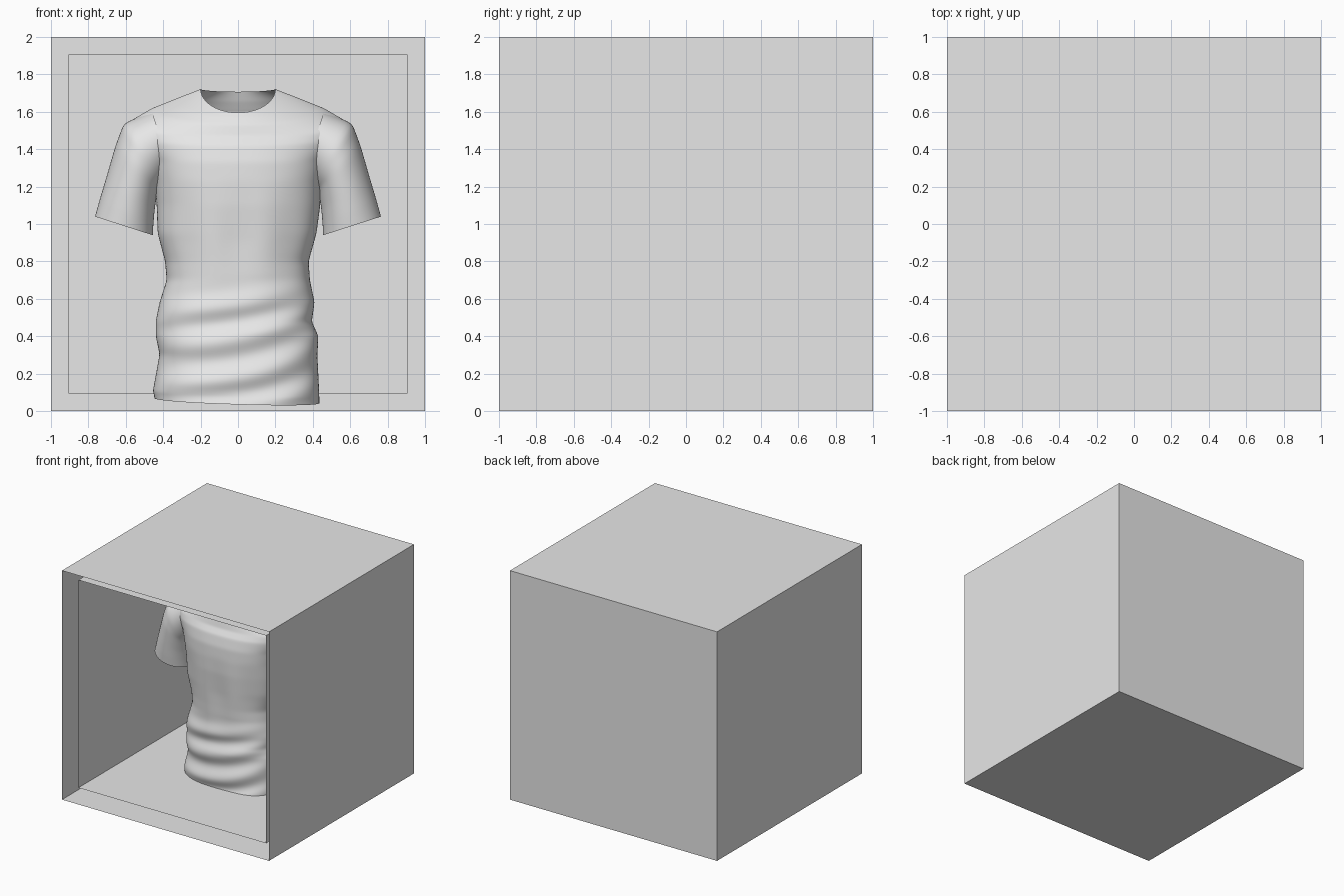
import bpy, bmesh, math
from mathutils import Vector

if "Cube" in bpy.data.objects:
    bpy.data.objects.remove(bpy.data.objects["Cube"])

grey = bpy.data.materials.new("light_grey")
grey.diffuse_color = (0.8, 0.8, 0.8, 1)
grey.use_nodes = True
grey.node_tree.nodes["Principled BSDF"].inputs["Base Color"].default_value = grey.diffuse_color


def finish(name, bm, smooth=False):
    mesh = bpy.data.meshes.new(name)
    bm.to_mesh(mesh)
    bm.free()
    mesh.materials.append(grey)
    for p in mesh.polygons:
        p.use_smooth = smooth
    ob = bpy.data.objects.new(name, mesh)
    bpy.context.collection.objects.link(ob)
    if smooth:
        sub = ob.modifiers.new("smooth", 'SUBSURF')
        sub.levels = sub.render_levels = 1
    return ob


def open_box(name, size):
    # cube shell without its front face
    bm = bmesh.new()
    bmesh.ops.create_cube(bm, size=size)
    bmesh.ops.translate(bm, verts=bm.verts, vec=(0, 0, 1))
    front = [f for f in bm.faces if f.normal.y < -0.9]
    bmesh.ops.delete(bm, geom=front, context='FACES')
    return finish(name, bm)


def resample(rows, n):
    # insert n steps between consecutive rows
    out = []
    for a, b in zip(rows, rows[1:]):
        out += [[p + (q - p) * i / n for p, q in zip(a, b)] for i in range(n)]
    return out + [list(rows[-1])]


def skin(name, rings):
    # join closed rings of points into an open tube
    bm = bmesh.new()
    loops = [[bm.verts.new(p) for p in r] for r in rings]
    n = len(rings[0])
    for a, b in zip(loops, loops[1:]):
        for i in range(n):
            j = (i + 1) % n
            bm.faces.new((a[i], a[j], b[j], b[i]))
    return finish(name, bm, True)


def spow(v, e):
    return math.copysign(abs(v) ** e, v)


# Two nested display boxes, open to the front
open_box("outer_box", 2.0)
open_box("inner_box", 1.814)

# Torso rows: z, left half width, right half width, half depth, front dip, roundness
TORSO = [
    (.055, .447, .435, .30, .02, .85), (.10, .455, .435, .30, .02, .85),
    (.20, .437, .43, .295, .02, .85), (.30, .42, .425, .29, .01, .85),
    (.40, .44, .43, .285, 0, .85), (.48, .44, .395, .28, 0, .85),
    (.58, .42, .41, .275, 0, .85), (.70, .382, .385, .27, 0, .85),
    (.80, .39, .378, .275, 0, .85), (.95, .43, .42, .285, 0, .85),
    (1.10, .435, .44, .295, 0, .85), (1.22, .445, .445, .295, 0, .8),
    (1.34, .47, .47, .29, .01, .8), (1.45, .54, .54, .27, .03, .85),
    (1.54, .595, .595, .24, .07, .9), (1.62, .46, .46, .225, .09, .95),
    (1.67, .335, .335, .20, .10, 1), (1.722, .2, .2, .18, .127, 1),
]
SEG = 64
rings = []
for z, left, right, depth, dip, e in resample(TORSO, 4):
    ring = []
    for i in range(SEG):
        a = 2 * math.pi * i / SEG
        c, s = math.cos(a), math.sin(a)
        x = (right if c > 0 else left) * spow(c, e)
        y = depth * spow(s, e)
        zz = z - dip * max(0, -s) - 0.015 * max(0, s) * (z > 1.6)
        zz -= 0.035 * x * max(0, 1 - z / 0.4)
        # slanted cloth folds round the waist and hem
        w = max(0, min(1, (0.72 - z) / 0.2)) * min(1, z / 0.12)
        fold = math.sin(2 * math.pi * (z - 0.28 * x) / 0.19 + 1.5 * math.sin(4 * x + 1))
        y *= 1 + 0.055 * w * fold
        # shallow hollows running down the chest
        v = max(0, 1 - abs(z - 0.9) / 0.35)
        y *= 1 - 0.05 * v * math.cos(11 * x) ** 2
        ring.append(Vector((x, y, zz)))
    rings.append(ring)
skin("shirt_torso", rings)

# Sleeve rows: outer x, z, inner x, z, half depth
SLEEVE = [
    (.46, 1.60, .36, 1.30, .18), (.61, 1.54, .40, 1.22, .205),
    (.655, 1.42, .43, 1.18, .205), (.71, 1.23, .445, 1.08, .19),
    (.74, 1.13, .452, 1.00, .18), (.765, 1.04, .455, .94, .17),
]
for side, label in ((-1, "left"), (1, "right")):
    rings = []
    for ox, oz, ix, iz, d in resample(SLEEVE, 3):
        ring = []
        for i in range(40):
            a = side * 2 * math.pi * i / 40
            t = (1 + math.cos(a)) / 2
            ring.append(Vector((side * (ix + (ox - ix) * t), d * math.sin(a),
                                iz + (oz - iz) * t)))
        rings.append(ring[::-1])
    skin("shirt_sleeve_" + label, rings)
